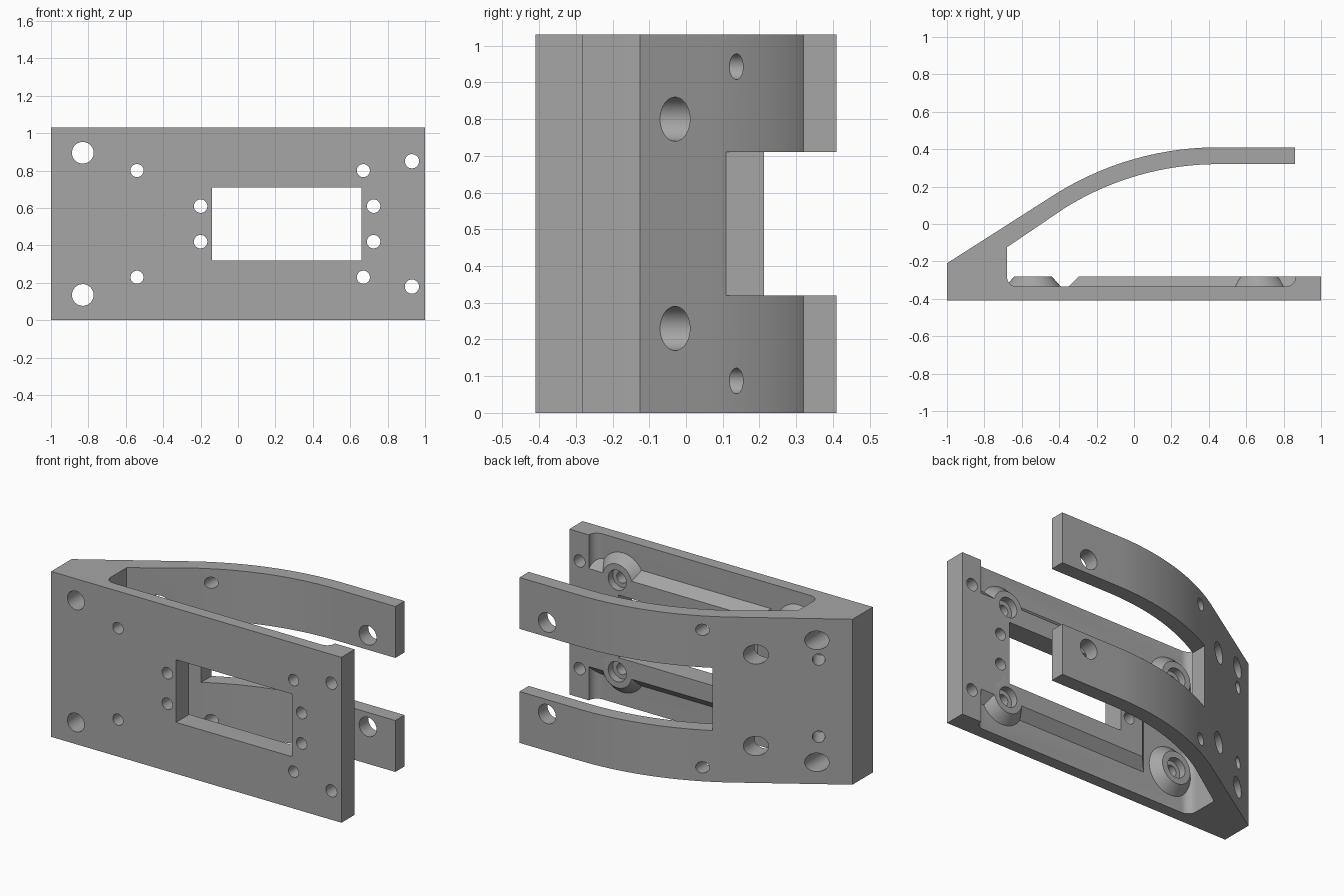
import bpy, bmesh
from math import sin, cos, pi, radians
from mathutils import Vector

cube = bpy.data.objects.get("Cube")
if cube:
    bpy.data.objects.remove(cube)

H = 1.03                       # bracket height
FLOOR, TOP = -0.335, -0.28     # pocket floor and raised face depth

grey = bpy.data.materials.new("plain grey")
grey.use_nodes = True
colour = (0.38, 0.38, 0.38, 1)
grey.diffuse_color = colour
grey.node_tree.nodes["Principled BSDF"].inputs["Base Color"].default_value = colour


def finish(name, bm):
    bmesh.ops.recalc_face_normals(bm, faces=bm.faces)
    mesh = bpy.data.meshes.new(name)
    bm.to_mesh(mesh)
    bm.free()
    mesh.materials.append(grey)
    obj = bpy.data.objects.new(name, mesh)
    bpy.context.collection.objects.link(obj)
    return obj


def prism(name, outline, z0, z1):
    bm = bmesh.new()
    face = bm.faces.new([bm.verts.new((x, y, z0)) for x, y in outline])
    side = bmesh.ops.extrude_face_region(bm, geom=[face])["geom"]
    verts = [v for v in side if isinstance(v, bmesh.types.BMVert)]
    bmesh.ops.translate(bm, verts=verts, vec=(0, 0, z1 - z0))
    return finish(name, bm)


def box(name, x0, x1, y0, y1, z0, z1):
    return prism(name, [(x0, y0), (x1, y0), (x1, y1), (x0, y1)], z0, z1)


def rod(name, start, end, r0, r1=None):
    a, b = Vector(start), Vector(end)
    bm = bmesh.new()
    bmesh.ops.create_cone(bm, cap_ends=True, segments=40, radius1=r0,
                          radius2=r0 if r1 is None else r1, depth=(b - a).length)
    turn = (b - a).to_track_quat("Z", "Y").to_matrix()
    bmesh.ops.rotate(bm, verts=bm.verts, matrix=turn, cent=(0, 0, 0))
    bmesh.ops.translate(bm, verts=bm.verts, vec=(a + b) / 2)
    return finish(name, bm)


def arc(cx, cy, r, a0, a1, n):
    angles = [radians(a0 + (a1 - a0) * i / n) for i in range(n + 1)]
    return [(cx + r * cos(a), cy + r * sin(a)) for a in angles]


# Bracket outline: base plate, wedge and curved arm in one profile
outline = [(-1, -0.41), (1, -0.41), (1, TOP)]
outline += arc(0.81, TOP, 0.055, 0, -90, 8)
outline += arc(-0.625, TOP, 0.055, -90, -180, 8)
outline += [(-0.68, -0.125)]
outline += arc(0.45, -1.23, 1.55, 122, 90, 28)
outline += [(0.86, 0.32), (0.86, 0.41)]
outline += arc(0.45, -1.23, 1.64, 90, 122, 28)
outline += [(-1, -0.21)]
bracket = prism("curved_bracket", outline, 0, H)


def combine(tool, operation):
    tool.hide_render = True
    mod = bracket.modifiers.new("shape", "BOOLEAN")
    mod.operation, mod.solver, mod.object = operation, "EXACT", tool
    bpy.context.view_layer.objects.active = bracket
    bpy.ops.object.modifier_apply(modifier=mod.name)
    bpy.data.objects.remove(tool)


def cut(tool):
    combine(tool, "DIFFERENCE")


def hole(x, z, r, y0, y1):
    cut(rod("hole_cutter", (x, y0, z), (x, y1, z), r))


# Raised pad with bevelled borders around the window
bm = bmesh.new()
rings = []
for y, x0, m in ((-0.36, -0.375, 0.13), (TOP, -0.295, 0.21)):
    rings.append([bm.verts.new((x, y, z)) for x, z in
                  ((x0, m), (0.9, m), (0.9, H - m), (x0, H - m))])
bm.faces.new(rings[0])
bm.faces.new(rings[1])
for i in range(4):
    j = (i + 1) % 4
    bm.faces.new((rings[0][i], rings[0][j], rings[1][j], rings[1][i]))
combine(finish("raised_pad", bm), "UNION")

# Conical screw bosses
screws = [(x, z) for x in (-0.54, 0.67) for z in (0.23, 0.80)]
for x, z in screws:
    combine(rod("boss", (x, -0.36, z), (x, TOP, z), 0.172, 0.1), "UNION")

# Window in the plate and slot between the two arms
cut(box("window_cutter", -0.14, 0.66, -0.5, -0.2, 0.32, 0.71))
cut(box("slot_cutter", -0.33, 1.1, -0.1, 0.6, 0.32, 0.71))

# Screw holes with recesses, and driver access holes through the arms
for x, z in screws:
    hole(x, z, 0.035, -0.5, -0.2)
    hole(x, z, 0.062, -0.325, -0.2)
    hole(x, z, 0.06, -0.2, 0.6)

# Small plate holes beside the window and at the plate end
for x in (-0.20, 0.725):
    for z in (0.42, 0.61):
        hole(x, z, 0.036, -0.5, -0.2)
for z in (0.18, 0.85):
    hole(0.93, z, 0.038, -0.5, -0.2)

# Large wedge holes, small arm holes and blind holes in the sloped face
for z in (0.135, 0.895):
    hole(-0.83, z, 0.058, -0.5, 0.3)
for z in (0.087, 0.943):
    hole(-0.28, z, 0.035, -0.1, 0.6)
for z in (0.295, 0.775):
    cut(rod("blind_cutter", (-0.765, -0.225, z), (-0.89, -0.025, z), 0.036))

# Smooth curved walls with crisp edges
bpy.ops.object.select_all(action="DESELECT")
bracket.select_set(True)
bpy.context.view_layer.objects.active = bracket
bpy.ops.object.shade_smooth_by_angle(angle=radians(25))
